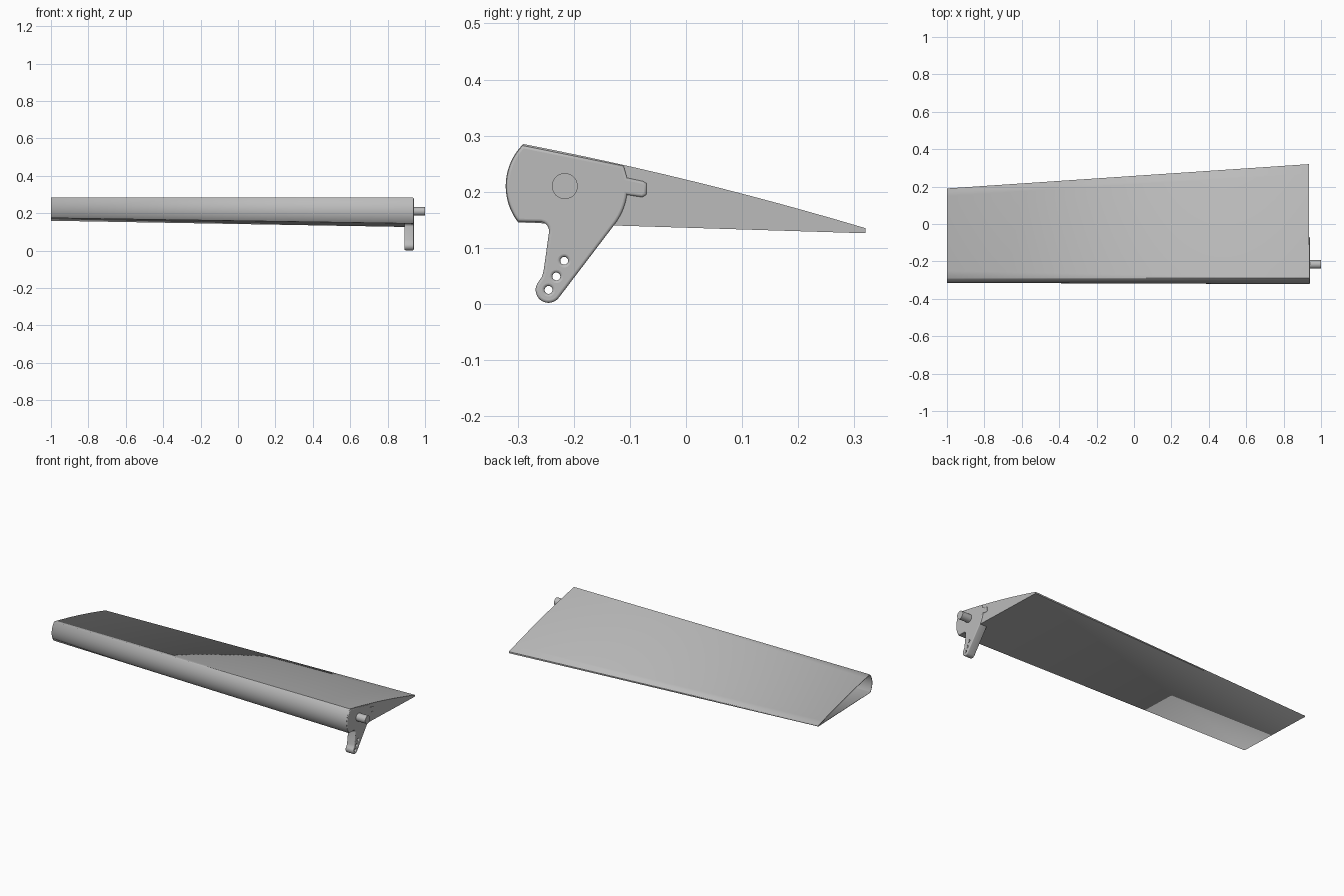
import bpy, bmesh, math
from mathutils import Matrix, Vector

cube = bpy.data.objects.get("Cube")
if cube:
    bpy.data.objects.remove(cube, do_unlink=True)

grey = bpy.data.materials.new("light grey")
grey.use_nodes = True
colour = (0.5, 0.5, 0.5, 1)
grey.diffuse_color = colour
grey.node_tree.nodes["Principled BSDF"].inputs["Base Color"].default_value = colour

TIP, ROOT = -1.0, 0.936      # wing ends along x
PIVOT = Vector((-0.216, 0.21))  # hinge axis (y, z)
CORNER = Vector((-0.29, 0.285))  # top front edge, shared by both ends
R = (CORNER - PIVOT).length


def arc(centre, radius, start, end, steps):
    return [Vector((centre[0] + radius * math.cos(math.radians(start + (end - start) * i / steps)),
                    centre[1] + radius * math.sin(math.radians(start + (end - start) * i / steps))))
            for i in range(steps + 1)]


def finish(obj, angle=30):
    bpy.ops.object.select_all(action='DESELECT')
    obj.select_set(True)
    bpy.context.view_layer.objects.active = obj
    bpy.ops.object.shade_smooth_by_angle(angle=math.radians(angle))


def add_mesh(name, bm):
    bmesh.ops.recalc_face_normals(bm, faces=bm.faces)
    mesh = bpy.data.meshes.new(name)
    bm.to_mesh(mesh)
    bm.free()
    obj = bpy.data.objects.new(name, mesh)
    bpy.context.collection.objects.link(obj)
    mesh.materials.append(grey)
    return obj


# Wing section: round nose, flat underside, slightly arched top
nose = arc(PIVOT, R, 134.6, 218, 24)
tail_top, tail_bottom = Vector((0.32, 0.135)), Vector((0.32, 0.126))
top = []
for i in range(12):
    t = i / 12
    p = tail_top.lerp(CORNER, t)
    p.y += 0.032 * t * (1 - t)
    top.append(p)
section = nose + [tail_bottom] + top

# Tapered skin, closed at the root and open at the tip
bm = bmesh.new()
rings = []
for x, scale in ((TIP, 0.787), (ROOT, 1.0)):
    ring = []
    for p in section:
        q = CORNER + (p - CORNER) * scale
        ring.append(bm.verts.new((x, q.x, q.y)))
    rings.append(ring)
n = len(section)
for i in range(n):
    j = (i + 1) % n
    bm.faces.new((rings[0][i], rings[0][j], rings[1][j], rings[1][i]))
bm.faces.new(rings[1])
wing = add_mesh("wing_skin", bm)
shell = wing.modifiers.new("wall", 'SOLIDIFY')
shell.thickness = 0.004
shell.offset = -1
finish(wing)

# Control horn: end plate with locking tab and drilled arm
outline = (arc(PIVOT, R - 0.001, 136, 217, 24)
           + [Vector(p) for p in ((-0.258, 0.146),)]
           + arc((-0.26, 0.13), 0.016, 80, -8, 6)
           + [Vector(p) for p in ((-0.254, 0.058), (-0.257, 0.048), (-0.264, 0.038))]
           + arc((-0.245, 0.025), 0.023, 150, 325, 16)
           + [Vector((-0.14, 0.125))]
           + arc(PIVOT, 0.112, -35, -8, 8)
           + [Vector(p) for p in ((-0.078, 0.19), (-0.07, 0.195), (-0.07, 0.215), (-0.077, 0.219),
                                  (-0.105, 0.225), (-0.111, 0.246))])

BEVEL = 0.005
curve = bpy.data.curves.new("control_horn", 'CURVE')
curve.dimensions = '2D'
curve.fill_mode = 'BOTH'
curve.extrude = 0.025 - BEVEL
curve.bevel_depth = BEVEL
curve.bevel_resolution = 3
curve.offset = -BEVEL


def add_loop(points):
    spline = curve.splines.new('POLY')
    spline.points.add(len(points) - 1)
    for sp, p in zip(spline.points, points):
        sp.co = (p.x, p.y, 0, 1)
    spline.use_cyclic_u = True


add_loop(outline)
for centre in ((-0.245, 0.025), (-0.231, 0.049), (-0.217, 0.077)):
    add_loop(arc(centre, 0.007 - BEVEL * 0.0, 0, 345, 23))
curve.materials.append(grey)
horn = bpy.data.objects.new("control_horn", curve)
bpy.context.collection.objects.link(horn)
horn.rotation_euler = (math.pi / 2, 0, math.pi / 2)
horn.location.x = 0.915
bpy.ops.object.select_all(action='DESELECT')
horn.select_set(True)
bpy.context.view_layer.objects.active = horn
bpy.ops.object.convert(target='MESH')
finish(bpy.context.view_layer.objects.active, 40)

# Hinge pin
bm = bmesh.new()
bmesh.ops.create_cone(bm, cap_ends=True, segments=40, radius1=0.023, radius2=0.023, depth=0.1,
                      matrix=Matrix.Translation((0.95, PIVOT.x, PIVOT.y)) @ Matrix.Rotation(math.pi / 2, 4, 'Y'))
finish(add_mesh("hinge_pin", bm))
